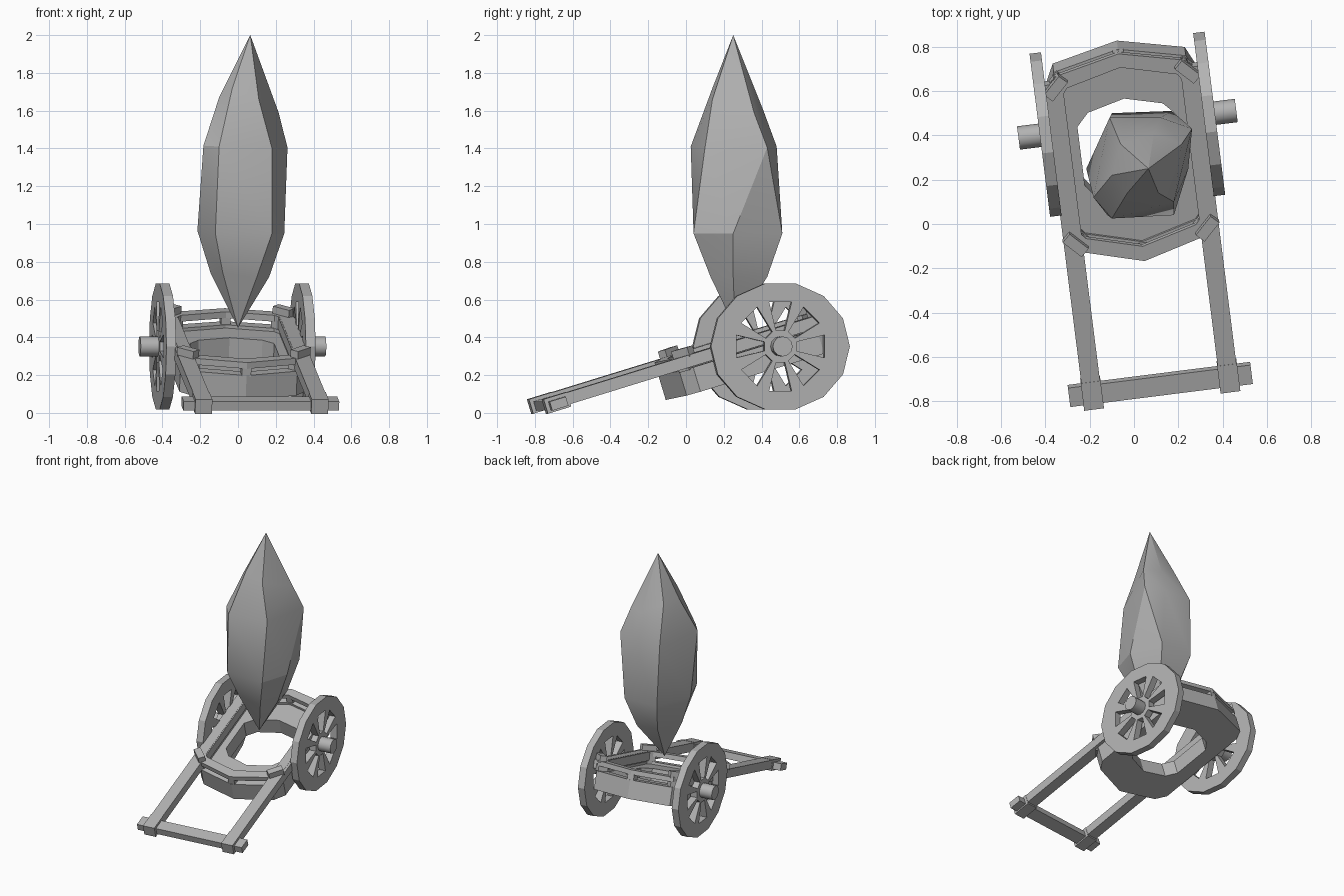
import bpy, bmesh, math
from mathutils import Matrix, Vector

if "Cube" in bpy.data.objects:
    bpy.data.objects.remove(bpy.data.objects["Cube"])

grey = bpy.data.materials.new("stone_grey")
grey.diffuse_color = (0.45, 0.45, 0.45, 1)
grey.use_nodes = True
grey.node_tree.nodes["Principled BSDF"].inputs["Base Color"].default_value = grey.diffuse_color

# Level frame at the axle centre, and the forward-tipped frame of the cart
LEVEL = Matrix.Translation((-0.03, 0.45, 0.352)) @ Matrix.Rotation(math.radians(7.2), 4, 'Z')
TIPPED = LEVEL @ Matrix.Rotation(math.radians(17), 4, 'X')
# Turns a flat outline so that it faces along the axle
ON_AXLE = Matrix(((0, 0, 1, 0), (1, 0, 0, 0), (0, 1, 0, 0), (0, 0, 0, 1)))


def finish(name, bm, matrix):
    bmesh.ops.transform(bm, matrix=matrix, verts=bm.verts)
    bmesh.ops.recalc_face_normals(bm, faces=bm.faces)
    mesh = bpy.data.meshes.new(name)
    bm.to_mesh(mesh)
    bm.free()
    mesh.materials.append(grey)
    ob = bpy.data.objects.new(name, mesh)
    bpy.context.collection.objects.link(ob)
    return ob


def box(name, centre, size, turn=0):
    bm = bmesh.new()
    bmesh.ops.create_cube(bm, size=1)
    return finish(name, bm, TIPPED @ Matrix.Translation(centre)
                  @ Matrix.Rotation(turn, 4, 'Z') @ Matrix.Diagonal((*size, 1)))


def plate(name, outlines, low, high, matrix):
    """Flat plate: the first outline is the edge, the others are holes."""
    cu = bpy.data.curves.new(name, 'CURVE')
    cu.dimensions = '2D'
    cu.fill_mode = 'BOTH'
    cu.extrude = (high - low) / 2
    for pts in outlines:
        sp = cu.splines.new('POLY')
        sp.points.add(len(pts) - 1)
        for p, (x, y) in zip(sp.points, pts):
            p.co = (x, y, 0, 1)
        sp.use_cyclic_u = True
        sp.use_smooth = False
    tmp = bpy.data.objects.new(name + "_outline", cu)
    bpy.context.collection.objects.link(tmp)
    bpy.context.view_layer.update()
    bm = bmesh.new()
    bm.from_mesh(tmp.to_mesh())
    tmp.to_mesh_clear()
    bpy.data.objects.remove(tmp)
    bpy.data.curves.remove(cu)
    bmesh.ops.remove_doubles(bm, verts=bm.verts, dist=1e-5)
    for f in bm.faces:
        f.smooth = False
    return finish(name, bm, matrix @ Matrix.Translation((0, 0, (low + high) / 2)))


def mirrored(half):
    return half + [(-x, y) for x, y in reversed(half) if x > 0]


# Bed: thick floor with an opening, a low lip and a rail on posts
edge = mirrored([(0, -.62), (.28, -.54), (.335, -.47), (.335, .22), (.30, .295), (0, .365)])
inner = mirrored([(0, -.55), (.25, -.48), (.275, -.45), (.275, .20), (.25, .235), (0, .30)])
opening = mirrored([(0, -.38), (.17, -.33), (.225, -.26), (.225, .02), (.17, .08), (0, .125)])
plate("bed_floor", [edge, opening], -.107, .01, TIPPED)
plate("bed_lip", [edge, inner], .01, .028, TIPPED)
plate("bed_rail", [edge, inner], .065, .10, TIPPED)
for end, v in (("front", -.585), ("back", .332)):
    box(end + "_middle_post", (0, v, .045), (.05, .06, .05))
for side, s in (("left", -1), ("right", 1)):
    for end, v, turn in (("front", -.495, 1), ("back", .25, -1)):
        box(f"{side}_{end}_corner_post", (s * .285, v, .045), (.07, .07, .05), s * turn * .8)
        box(f"{side}_{end}_bracket", (s * .30, v, .115), (.11, .05, .05), s * turn * .8)
    # Shaft running beside the bed to the front crossbar
    box(side + "_shaft", (s * .31, -.49, .066), (.085, 1.50, .064))
    box(side + "_shaft_end", (s * .31, -1.22, .06), (.09, .13, .08))
box("crossbar", (0, -1.22, .056), (.83, .09, .05))

# Wheels with eight tapered openings, and hub stubs
RY, RZ = .367, .338


def ring_point(r, a):
    return (r * math.cos(a) * RY / RZ, r * math.sin(a))


rim = [ring_point(RZ * 1.01, math.tau * (i + .5) / 14 + math.pi / 14) for i in range(14)]
windows = []
for i in range(8):
    a = math.tau * i / 8
    ca, sa = math.cos(a), math.sin(a)
    windows.append([(r * ca - t * sa, r * sa + t * ca)
                    for r, t in ((.085, -.024), (.235, -.06), (.235, .06), (.085, .024))])
for side, s in (("left", -1), ("right", 1)):
    place = LEVEL @ Matrix.Translation((s * .372, 0, 0)) @ ON_AXLE
    plate(side + "_wheel", [rim] + windows, -.026, .026, place)
    bm = bmesh.new()
    bmesh.ops.create_cone(bm, cap_ends=True, segments=12, radius1=.053, radius2=.053, depth=.155)
    hub = finish(side + "_hub", bm, LEVEL @ Matrix.Translation((s * .4175, 0, 0)) @ ON_AXLE)
    for f in hub.data.polygons:
        f.use_smooth = len(f.vertices) == 4
    hub.data.set_sharp_from_angle(angle=math.radians(40))

# Crystal: irregular six-sided rings between two points
rings = [
    [(-.08, .13, .74), (.10, .13, .72), (.165, .25, .72), (.12, .43, .72), (-.05, .42, .73), (-.145, .26, .74)],
    [(-.12, .04, .95), (.18, .04, .95), (.245, .25, .95), (.17, .51, .95), (-.10, .50, .95), (-.215, .25, .965)],
    [(-.10, .025, 1.41), (.18, .10, 1.40), (.262, .43, 1.405), (.12, .48, 1.41), (-.11, .48, 1.41), (-.183, .12, 1.415)],
    [(-.03, .14, 1.72), (.11, .14, 1.66), (.215, .36, 1.59), (.09, .41, 1.60), (-.06, .36, 1.68), (-.10, .22, 1.67)],
]
bm = bmesh.new()
loops = [[bm.verts.new(p) for p in ring] for ring in rings]
bottom, tip = bm.verts.new((0, .26, .45)), bm.verts.new((.065, .25, 2.0))
for i in range(6):
    j = (i + 1) % 6
    bm.faces.new((bottom, loops[0][j], loops[0][i]))
    bm.faces.new((tip, loops[-1][i], loops[-1][j]))
    for a, b in zip(loops, loops[1:]):
        bm.faces.new((a[i], a[j], b[j], b[i]))
bmesh.ops.triangulate(bm, faces=[f for f in bm.faces if len(f.verts) == 4], quad_method='SHORT_EDGE')
crystal = finish("crystal", bm, Matrix.Identity(4))
for f in crystal.data.polygons:
    f.use_smooth = True
crystal.data.set_sharp_from_angle(angle=math.radians(25))
